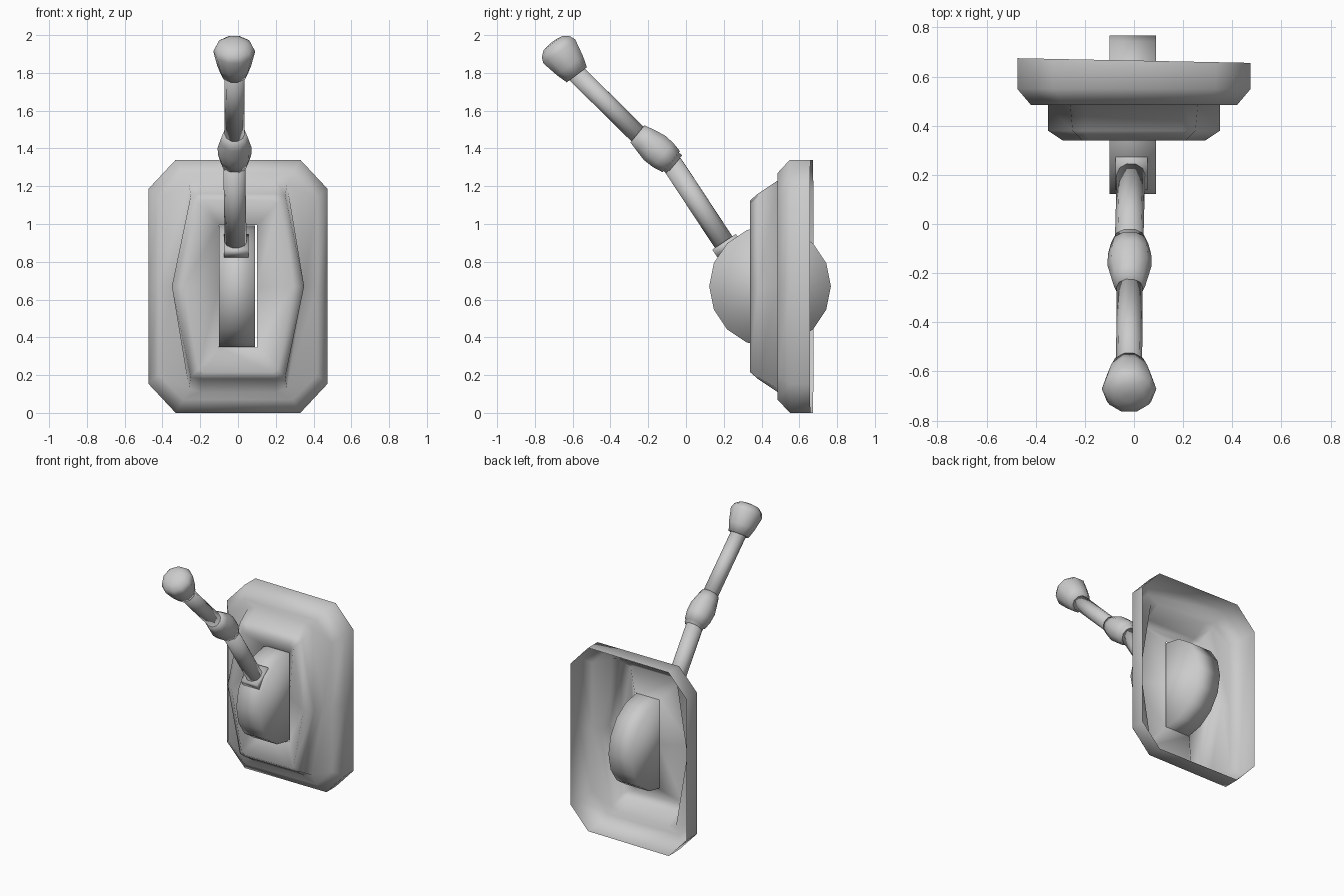
import bpy, bmesh
from mathutils import Vector, Matrix

if "Cube" in bpy.data.objects:
    bpy.data.objects.remove(bpy.data.objects["Cube"])


def finish(name, bm):
    bmesh.ops.remove_doubles(bm, verts=bm.verts, dist=0.0005)
    bmesh.ops.recalc_face_normals(bm, faces=bm.faces)
    for f in bm.faces:
        f.smooth = True
    mesh = bpy.data.meshes.new(name)
    bm.to_mesh(mesh)
    bm.free()
    ob = bpy.data.objects.new(name, mesh)
    bpy.context.collection.objects.link(ob)
    return ob


def bridge(bm, loops):
    for a, b in zip(loops, loops[1:]):
        n = len(a)
        for i in range(n):
            j = (i + 1) % n
            bm.faces.new((a[i], a[j], b[j], b[i]))


def turned(name, start, end, profile, sides=10):
    """Closed lathe form; profile is (distance along axis, radius)."""
    bm = bmesh.new()
    start, end = Vector(start), Vector(end)
    rot = (end - start).to_track_quat('Z', 'X').to_matrix()
    loops = []
    for t, r in profile:
        ring = bmesh.ops.create_circle(bm, segments=sides, radius=r)['verts']
        for v in ring:
            v.co = start + rot @ (v.co + Vector((0, 0, t)))
        loops.append(ring)
    bridge(bm, loops)
    bm.faces.new(loops[0])
    bm.faces.new(loops[-1])
    return finish(name, bm)


# Wall plate: open-backed stepped shell, funnelling into the lever slot
ZC = 0.67
rings = [  # y, top corner (x, h), side corner (x, h), mid-side x
    (0.665, (0.33, 0.67), (0.475, 0.515), 0.475),
    (0.55, (0.33, 0.67), (0.475, 0.515), 0.475),
    (0.485, (0.29, 0.60), (0.42, 0.47), 0.42),
    (0.485, (0.20, 0.56), (0.26, 0.54), 0.35),
    (0.38, (0.20, 0.49), (0.25, 0.48), 0.35),
    (0.34, (0.18, 0.455), (0.21, 0.44), 0.29),
    (0.45, (0.10, 0.325), (0.10, 0.325), 0.10),
]
bm = bmesh.new()
loops = []
for k, (y, top, side, mid) in enumerate(rings):
    half = [top, side, (mid, 0), (side[0], -side[1]), (top[0], -top[1])]
    outline = half + [(-x, h) for x, h in reversed(half)]
    tilt = 0.02 if k == 0 else 0
    loops.append([bm.verts.new((x, y - tilt * x, ZC + h)) for x, h in outline])
bridge(bm, loops)
bmesh.ops.dissolve_degenerate(bm, edges=bm.edges, dist=0.0005)
finish("wall_plate", bm)

# Rotating disc seated in the slot
turned("pivot_disc", (-0.10, 0.445, ZC), (0.09, 0.445, ZC),
       [(0, 0.322), (0.19, 0.322)], 16)

# Square collar where the lever leaves the disc
bm = bmesh.new()
bmesh.ops.create_cube(bm, size=1)
axis = Vector((0, -0.27, 0.405)).to_track_quat('Z', 'X').to_matrix().to_4x4()
bm.transform(Matrix.Translation((-0.01, 0.215, 0.885)) @ axis
             @ Matrix.Rotation(0, 4, 'Z') @ Matrix.Diagonal((0.15, 0.13, 0.05, 1)))
finish("lever_collar", bm)

# Lever: bent two-part shaft with a swollen joint and flared knob
base, elbow = (-0.012, 0.215, 0.88), (-0.02, -0.075, 1.32)
bend, neck = (-0.018, -0.25, 1.47), (-0.02, -0.60, 1.815)


def span(a, b):
    return (Vector(b) - Vector(a)).length


turned("lower_shaft", base, elbow, [(0, 0.058), (span(base, elbow), 0.058)])
turned("upper_shaft", bend, neck, [(0, 0.053), (span(bend, neck), 0.053)])
turned("shaft_joint", (-0.018, -0.06, 1.315), (-0.018, -0.26, 1.48),
       [(0, 0.066), (0.022, 0.066), (0.024, 0.076), (0.08, 0.088), (0.14, 0.09),
        (0.20, 0.076), (0.255, 0.062)])
turned("knob", (-0.02, -0.578, 1.79), (-0.02, -0.698, 1.95),
       [(0, 0.07), (0.06, 0.09), (0.155, 0.111), (0.185, 0.098), (0.21, 0.066), (0.217, 0.02)])
